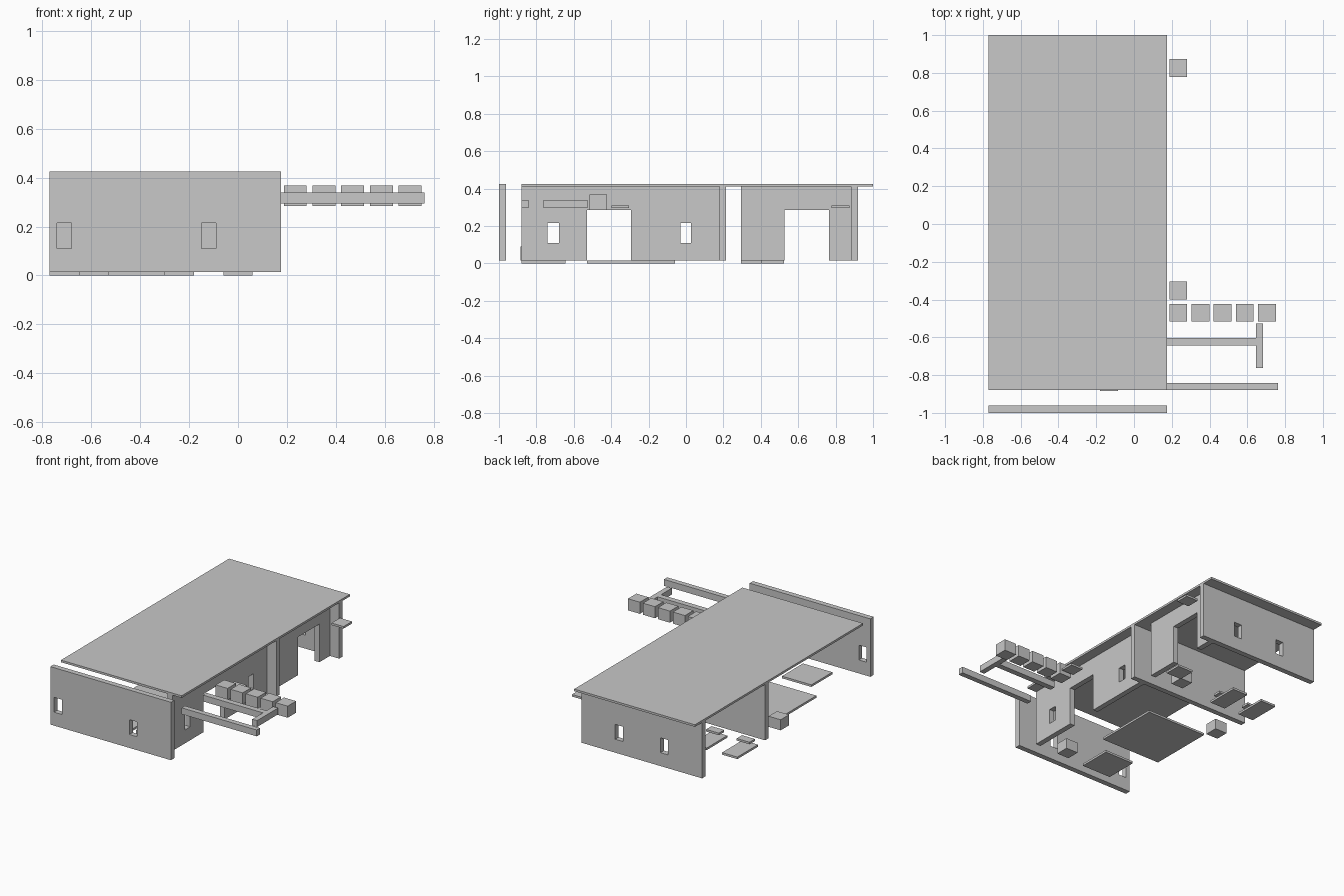
import bpy

if "Cube" in bpy.data.objects:
    bpy.data.objects.remove(bpy.data.objects["Cube"])

grey = bpy.data.materials.new("plain grey")
grey.diffuse_color = (0.58, 0.58, 0.58, 1)
grey.use_nodes = True
grey.node_tree.nodes["Principled BSDF"].inputs["Base Color"].default_value = grey.diffuse_color


def box(name, x, y, z):
    """Axis-aligned block from three (low, high) ranges."""
    xs, ys, zs = sorted(x), sorted(y), sorted(z)
    v = [(a, b, c) for a in xs for b in ys for c in zs]
    f = [(0, 1, 3, 2), (4, 6, 7, 5), (0, 4, 5, 1), (2, 3, 7, 6), (0, 2, 6, 4), (1, 5, 7, 3)]
    me = bpy.data.meshes.new(name)
    me.from_pydata(v, [], f)
    me.materials.append(grey)
    ob = bpy.data.objects.new(name, me)
    bpy.context.collection.objects.link(ob)
    return ob


def wall(name, x, y, z, openings):
    """Block with openings cut straight through it."""
    ob = box(name, x, y, z)
    for i, hole in enumerate(openings):
        cutter = box(f"{name}_cutter_{i}", *hole)
        cutter.hide_render = True
        cutter.hide_viewport = False
        mod = ob.modifiers.new("opening", 'BOOLEAN')
        mod.operation = 'DIFFERENCE'
        mod.solver = 'EXACT'
        mod.object = cutter
        bpy.context.view_layer.objects.active = ob
        bpy.ops.object.modifier_apply(modifier=mod.name)
        bpy.data.objects.remove(cutter)
    return ob


X0, X1 = -0.77, 0.175          # building width
FLOOR, CEIL, TOP = 0.015, 0.41, 0.425
WIN = (0.11, 0.215)            # window height range
DOOR = (-0.1, 0.285)           # door height range
SIDE = (0.064, 0.102)          # side wall thickness range
THROUGH = (0.0, 0.2)

# Roof slab
box("roof", (X0, X1), (-0.88, 1.0), (CEIL, TOP))

# Cross walls
wall("front_wall", (X0, X1), (-1.0, -0.962), (FLOOR, TOP),
     [((-0.74, -0.68), (-1.1, -0.9), WIN), ((-0.15, -0.09), (-1.1, -0.9), WIN)])
box("middle_wall", (X0, X1), (0.178, 0.215), (FLOOR, CEIL))
wall("back_wall", (X0, X1), (0.882, 0.92), (FLOOR, CEIL),
     [((-0.505, -0.445), (0.8, 1.0), WIN), ((-0.15, -0.09), (0.8, 1.0), WIN)])

# Side walls with doorways and windows
wall("side_wall_front", SIDE, (-0.88, 0.178), (FLOOR, CEIL),
     [(THROUGH, (-0.53, -0.295), DOOR),
      (THROUGH, (-0.74, -0.68), WIN),
      (THROUGH, (-0.03, 0.028), WIN)])
wall("side_wall_back", SIDE, (0.295, 0.882), (FLOOR, CEIL),
     [(THROUGH, (0.527, 0.765), DOOR)])

# Floor mats and beds
LOW = (0, FLOOR)
box("small_mat", (-0.53, -0.30), (-0.88, -0.645), LOW)
box("large_mat", (-0.65, -0.18), (-0.53, -0.06), LOW)
box("square_mat", (-0.06, 0.06), (0.405, 0.525), LOW)
for i, x in enumerate((-0.53, -0.77)):
    box(f"bed_{i}", (x, x + 0.12), (0.295, 0.525), LOW)
    box(f"pillow_{i}", (x + 0.01, x + 0.11), (0.315, 0.375), (0.045, 0.06))

# Loose stools inside
for i, (x, y) in enumerate(((-0.765, -0.06), (-0.18, -0.885), (-0.165, 0.30))):
    box(f"stool_{i}", (x, x + 0.094), (y, y + 0.094), (FLOOR, 0.09))

# Outdoor beams
BEAM = (0.295, 0.34)
box("long_beam", (X1, 0.763), (-0.88, -0.843), BEAM)
box("short_beam", (X1, 0.645), (-0.643, -0.603), BEAM)
box("cross_beam", (0.645, 0.683), (-0.762, -0.527), BEAM)

# Row of outdoor blocks
for i in range(5):
    x = 0.187 + 0.1175 * i
    box(f"block_{i}", (x, x + 0.094), (-0.517, -0.423), (0.285, 0.367))

# Canopies beside the doorways
for i, y in enumerate((-0.399, 0.779)):
    box(f"canopy_{i}", (0.187, 0.281), (y, y + 0.094), (0.295, 0.31))
